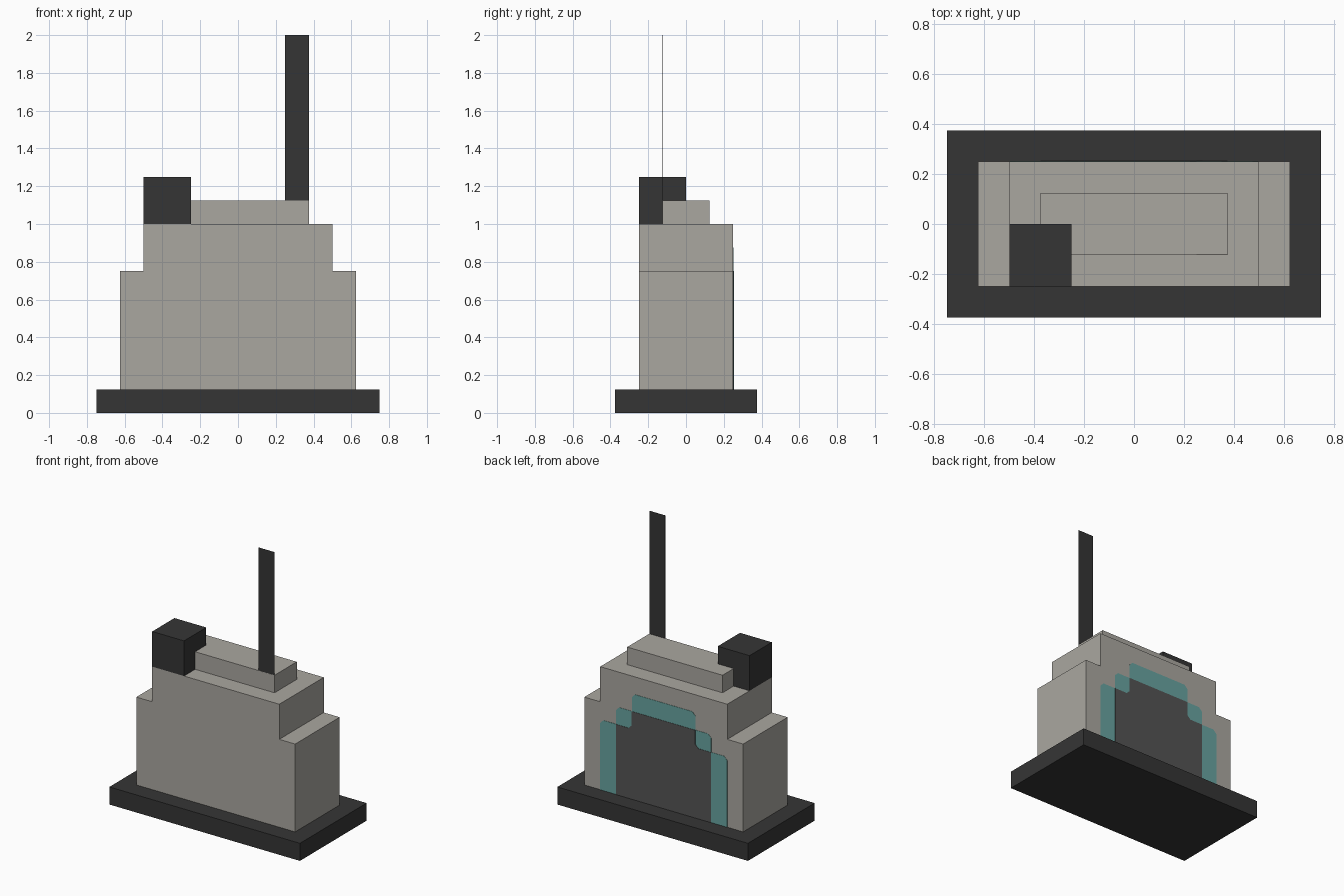
import bpy
import bmesh

cube = bpy.data.objects.get("Cube")
if cube:
    bpy.data.objects.remove(cube, do_unlink=True)

U = 0.125  # modelling grid step
FLOOR = U  # top of the base


def material(name, r, g, b):
    mat = bpy.data.materials.new(name)
    mat.use_nodes = True
    mat.diffuse_color = (r, g, b, 1)
    bsdf = next(n for n in mat.node_tree.nodes if n.type == "BSDF_PRINCIPLED")
    bsdf.inputs["Base Color"].default_value = (r, g, b, 1)
    return mat


stone = material("warm_grey_stone", 0.402, 0.386, 0.352)
charcoal = material("charcoal", 0.036, 0.036, 0.036)
dark_grey = material("dark_grey", 0.089, 0.089, 0.089)
teal = material("teal", 0.138, 0.371, 0.352)


def finish(name, bm, mat):
    bmesh.ops.recalc_face_normals(bm, faces=bm.faces)
    mesh = bpy.data.meshes.new(name)
    bm.to_mesh(mesh)
    bm.free()
    mesh.materials.append(mat)
    obj = bpy.data.objects.new(name, mesh)
    bpy.context.collection.objects.link(obj)
    return obj


def box(name, low, high, mat):
    """Box between two corners."""
    bm = bmesh.new()
    bmesh.ops.create_cube(bm, size=1)
    for v in bm.verts:
        v.co = [a + (c + 0.5) * (b - a) for a, b, c in zip(low, high, v.co)]
    return finish(name, bm, mat)


def stepped(name, steps, y0, y1, mat, outer_cut=0, inner_cut=0):
    """Symmetric stepped outline of (half width, top) pairs, extruded along y."""
    half = [(steps[0][0], FLOOR)]
    for i, (w, z) in enumerate(steps):
        half += [(w, z - outer_cut), (w - outer_cut, z)] if outer_cut else [(w, z)]
        if i + 1 < len(steps):
            inner = steps[i + 1][0]
            half += [(inner + inner_cut, z), (inner, z + inner_cut)] if inner_cut else [(inner, z)]
    outline = half + [(-x, z) for x, z in reversed(half)]
    bm = bmesh.new()
    face = bm.faces.new([bm.verts.new((x, y0, z)) for x, z in outline])
    grown = bmesh.ops.extrude_face_region(bm, geom=[face])["geom"]
    verts = [g for g in grown if isinstance(g, bmesh.types.BMVert)]
    bmesh.ops.translate(bm, verts=verts, vec=(0, y1 - y0, 0))
    return finish(name, bm, mat)


# Base slab and stepped body
box("base", (-6 * U, -3 * U, 0), (6 * U, 3 * U, FLOOR), charcoal)
stepped("body", [(5 * U, 6 * U), (4 * U, 8 * U)], -2 * U, 2 * U, stone)

# Roof ledge, corner box and thin mast
box("roof_ledge", (-3 * U, -U, 8 * U), (3 * U, U, 9 * U), stone)
box("corner_box", (-4 * U, -2 * U, 8 * U), (-2 * U, 0, 10 * U), charcoal)
box("mast", (2 * U, -U + 0.001, 8 * U), (3 * U, -U + 0.002, 16 * U), charcoal)

# Painted archway on the back
stepped("arch_trim", [(4 * U, 5 * U), (3 * U, 6 * U), (2 * U, 7 * U)],
        2 * U - 0.01, 2 * U + 0.002, teal, outer_cut=0.025)
stepped("arch_opening", [(3 * U, 5 * U), (2 * U, 6 * U)],
        2 * U - 0.005, 2 * U + 0.004, dark_grey, inner_cut=0.025)
